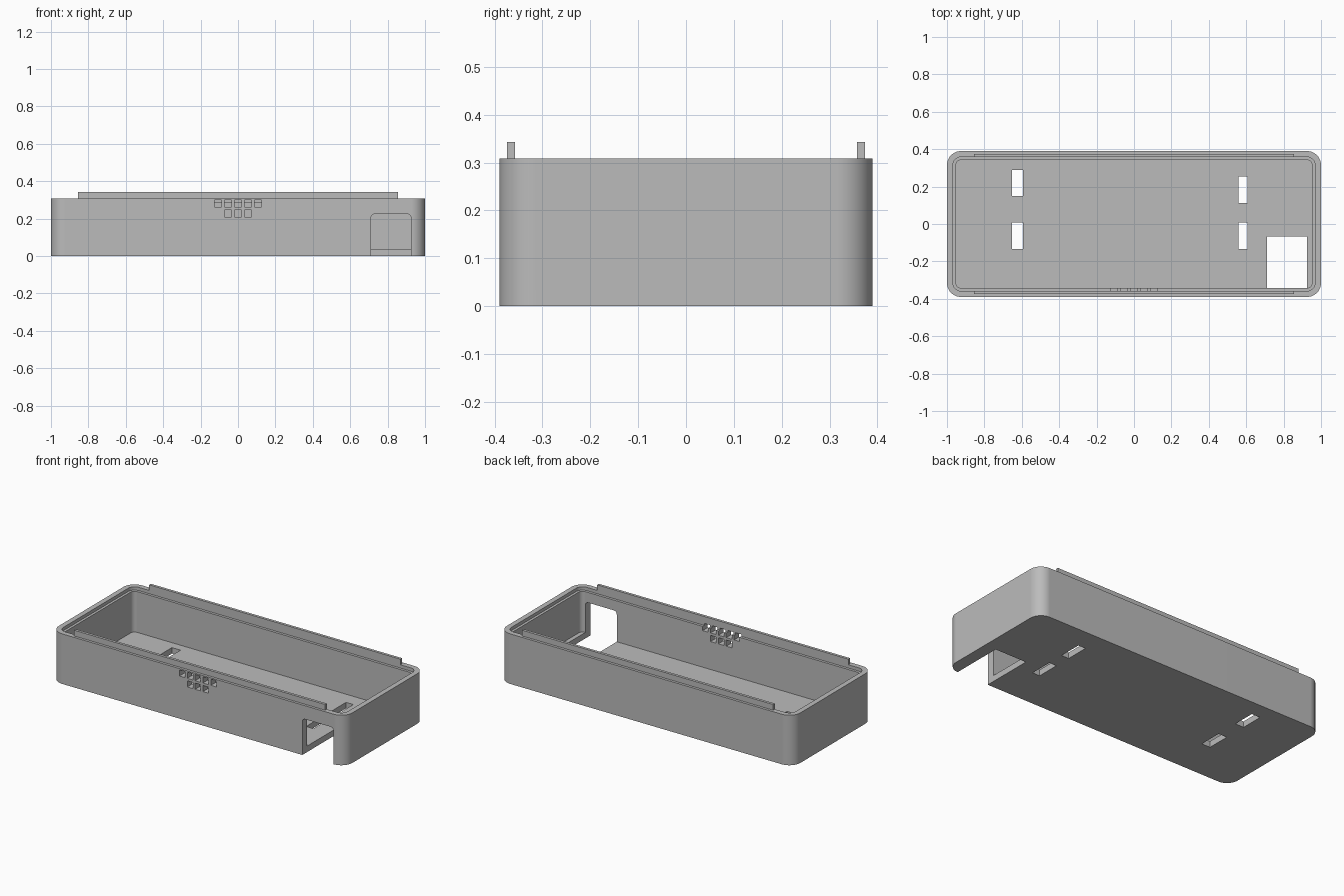
import bpy, bmesh
from math import sin, cos, pi, radians

cube = bpy.data.objects.get("Cube")
if cube:
    bpy.data.objects.remove(cube, do_unlink=True)

grey = bpy.data.materials.new("grey_plastic")
grey.use_nodes = True
COLOUR = (0.5, 0.5, 0.5, 1)
grey.diffuse_color = COLOUR
grey.node_tree.nodes["Principled BSDF"].inputs["Base Color"].default_value = COLOUR

WIDTH, DEPTH, RIM = 1.0, 0.39, 0.308
FLOOR = 0.037


def prism(name, outline, height):
    """Extrude an outline of 3D points along the height vector."""
    bm = bmesh.new()
    face = bm.faces.new([bm.verts.new(p) for p in outline])
    top = bmesh.ops.extrude_face_region(bm, geom=[face])["geom"]
    bmesh.ops.translate(bm, vec=height, verts=[v for v in top if isinstance(v, bmesh.types.BMVert)])
    bmesh.ops.recalc_face_normals(bm, faces=bm.faces)
    mesh = bpy.data.meshes.new(name)
    bm.to_mesh(mesh)
    bm.free()
    mesh.materials.append(grey)
    obj = bpy.data.objects.new(name, mesh)
    bpy.context.collection.objects.link(obj)
    return obj


def rounded_box(name, inset, radius, z0, z1, steps=12):
    pts = []
    for i, (sx, sy) in enumerate([(1, 1), (-1, 1), (-1, -1), (1, -1)]):
        cx, cy = sx * (WIDTH - inset - radius), sy * (DEPTH - inset - radius)
        for k in range(steps + 1):
            a = (i + k / steps) * pi / 2
            pts.append((cx + radius * cos(a), cy + radius * sin(a), z0))
    return prism(name, pts, (0, 0, z1 - z0))


def box(name, x0, x1, y0, y1, z0, z1):
    return prism(name, [(x0, y0, z0), (x1, y0, z0), (x1, y1, z0), (x0, y1, z0)], (0, 0, z1 - z0))


def cut(target, cutter):
    mod = target.modifiers.new("cut", "BOOLEAN")
    mod.operation, mod.solver, mod.object = "DIFFERENCE", "EXACT", cutter
    bpy.context.view_layer.objects.active = target
    bpy.ops.object.modifier_apply(modifier=mod.name)
    bpy.data.objects.remove(cutter, do_unlink=True)


# Open tray with a shallow step inside the rim
tray = rounded_box("tray", 0, 0.075, 0, RIM)
cut(tray, rounded_box("cavity", 0.048, 0.027, FLOOR, 0.4))
cut(tray, rounded_box("rim_step", 0.032, 0.043, RIM - 0.02, 0.4))

# Strap slots through the floor
for x0, x1, y0, y1 in [(-0.652, -0.594, 0.15, 0.289), (-0.652, -0.594, -0.134, 0.008),
                       (0.558, 0.608, 0.112, 0.254), (0.558, 0.608, -0.134, 0.008)]:
    cut(tray, box("slot", x0, x1, y0, y1, -0.1, 0.1))

# Corner opening through the floor, and the round-topped one through the front wall
X0, X1, TOP, R = 0.711, 0.925, 0.225, 0.02
cut(tray, box("floor_opening", X0, X1, -0.36, -0.068, -0.1, 0.1))
door = [(X0, -0.5, -0.1), (X1, -0.5, -0.1)]
for cx, start in [(X1 - R, 0), (X0 + R, pi / 2)]:
    for k in range(7):
        a = start + k * pi / 12
        door.append((cx + R * cos(a), -0.5, TOP - R + R * sin(a)))
cut(tray, prism("front_opening", door, (0, 0.2, 0)))

# Square vents in the front wall
for count, z in [(5, 0.281), (3, 0.228)]:
    for i in range(count):
        x = (i - (count - 1) / 2) * 0.0535
        cut(tray, box("vent", x - 0.019, x + 0.019, -0.5, -0.3, z - 0.019, z + 0.019))

# Raised lips along both long sides
for name, side in [("front_lip", -1), ("back_lip", 1)]:
    y0, y1 = sorted((side * 0.357, side * 0.374))
    box(name, -0.855, 0.855, y0, y1, RIM, 0.343)

# Smooth corners, crisp edges
bpy.ops.object.select_all(action="DESELECT")
tray.select_set(True)
bpy.context.view_layer.objects.active = tray
bpy.ops.object.shade_smooth_by_angle(angle=radians(30))
tray.modifiers.new("flat_sides", "WEIGHTED_NORMAL").keep_sharp = True
